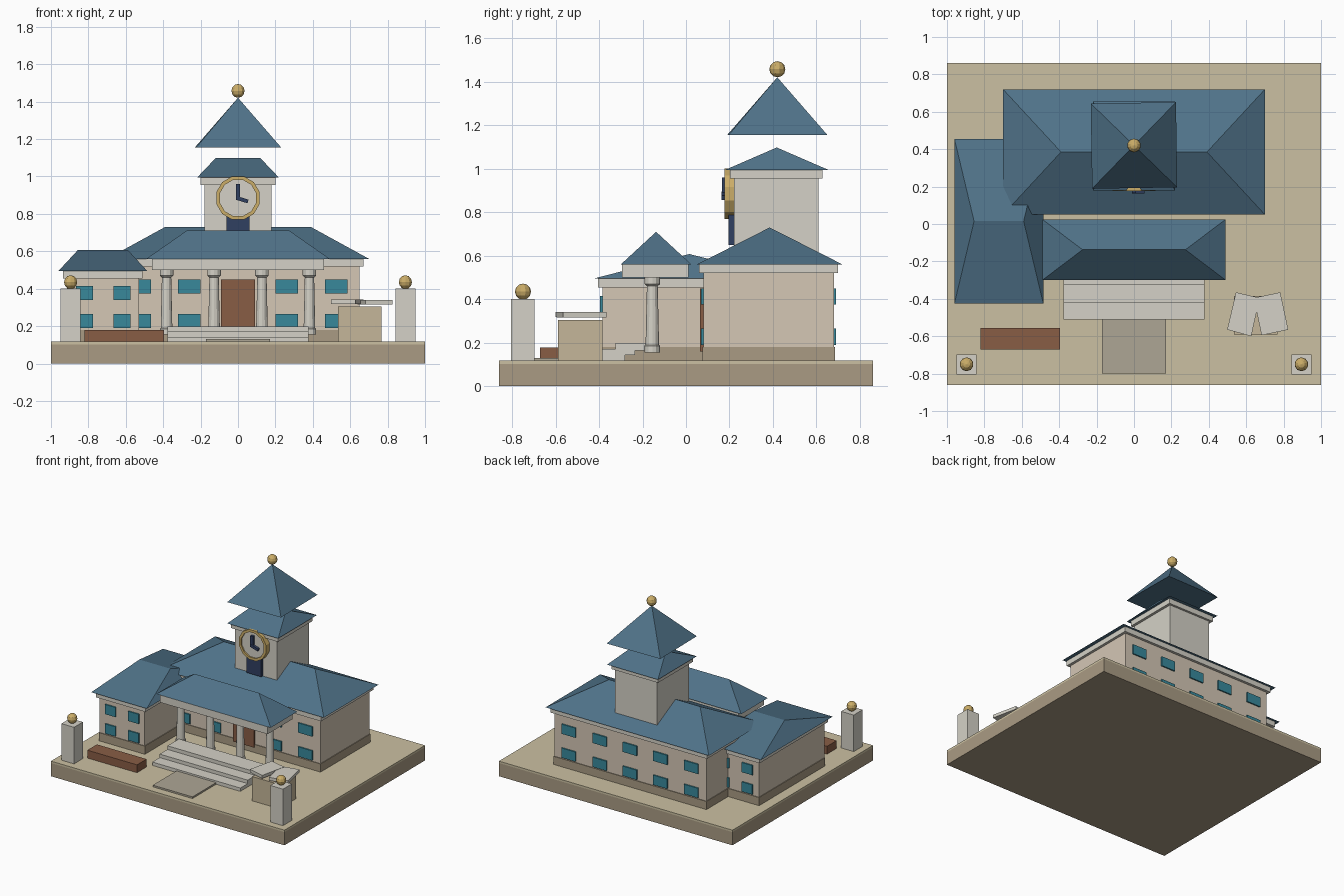
import bpy, math
from math import pi, sin, cos

if "Cube" in bpy.data.objects:
    bpy.data.objects.remove(bpy.data.objects["Cube"])

COL = dict(sand=(.60, .53, .36), earth=(.40, .33, .23), wall=(.66, .57, .46), stone=(.66, .64, .57),
           roof=(.08, .17, .25), teal=(.04, .25, .33), door=(.25, .11, .06), gold=(.60, .42, .14),
           navy=(.03, .05, .12), path=(.42, .38, .30), tan=(.56, .47, .32))
MATS = {}
for key, c in COL.items():
    MATS[key] = bpy.data.materials.new(key)
    MATS[key].diffuse_color = (*c, 1)


def mesh(name, verts, faces, mat):
    me = bpy.data.meshes.new(name)
    me.from_pydata(verts, [], faces)
    me.materials.append(MATS[mat])
    ob = bpy.data.objects.new(name, me)
    bpy.context.collection.objects.link(ob)
    return ob


def prism(name, pts, z0, z1, mat):
    """Extrude a counter-clockwise outline in z."""
    n = len(pts)
    v = [(x, y, z) for z in (z0, z1) for x, y in pts]
    f = [(i, (i + 1) % n, n + (i + 1) % n, n + i) for i in range(n)]
    return mesh(name, v, f + [tuple(range(n - 1, -1, -1)), tuple(range(n, 2 * n))], mat)


def box(name, x0, x1, y0, y1, z0, z1, mat):
    return prism(name, [(x0, y0), (x1, y0), (x1, y1), (x0, y1)], z0, z1, mat)


def hip(name, x0, x1, y0, y1, z0, z1, rx0, rx1, mat="roof"):
    """Hipped roof with a ridge along x."""
    m = (y0 + y1) / 2
    v = [(x0, y0, z0), (x1, y0, z0), (x1, y1, z0), (x0, y1, z0), (rx0, m, z1), (rx1, m, z1)]
    return mesh(name, v, [(3, 2, 1, 0), (0, 1, 5, 4), (1, 2, 5), (2, 3, 4, 5), (3, 0, 4)], mat)


def lathe(name, prof, n, mat, loc, closed=False, phase=0):
    """Revolve (radius, z) points about z; open profiles get end caps."""
    k = len(prof)
    v = [(r * cos(phase + 2 * pi * i / n), r * sin(phase + 2 * pi * i / n), z)
         for r, z in prof for i in range(n)]
    f = [(j * n + i, j * n + (i + 1) % n, (j + 1) % k * n + (i + 1) % n, (j + 1) % k * n + i)
         for j in range(k if closed else k - 1) for i in range(n)]
    if not closed:
        f += [tuple(range(n - 1, -1, -1)), tuple(range((k - 1) * n, k * n))]
    ob = mesh(name, v, f, mat)
    ob.location = loc
    return ob


def ball(name, x, y, z, r=.037):
    bpy.ops.mesh.primitive_uv_sphere_add(segments=10, ring_count=6, radius=r, location=(x, y, z))
    ob = bpy.context.object
    ob.name = name
    ob.data.materials.append(MATS["gold"])


def block(name, x0, x1, y0, y1, zw, zc):
    """Plinth, walls and cornice of a building volume."""
    box(name + "_plinth", x0 - .005, x1 + .005, y0 - .005, y1 + .005, .115, .18, "earth")
    box(name + "_walls", x0, x1, y0, y1, .18, zw, "wall")
    box(name + "_cornice", x0 - .02, x1 + .02, y0 - .02, y1 + .02, zw, zc, "stone")


def windows(name, xs, zs, y, w):
    for x in xs:
        for z in zs:
            box(name, x - w / 2, x + w / 2, y - .01, y + .01, z, z + .075, "teal")


# Ground
box("base", -1, 1, -.86, .86, 0, .102, "earth")
box("lawn", -1, 1, -.86, .86, .102, .117, "sand")
box("path", -.17, .17, -.80, -.40, .115, .13, "path")

# Main hall
block("hall", -.65, .65, .08, .68, .52, .56)
hip("hall_roof", -.70, .70, .05, .72, .56, .73, -.39, .39)
windows("hall_front_window", (-.525, -.26, .26, .525), (.19, .375), .08, .12)
windows("hall_back_window", (-.525, -.26, 0, .26, .525), (.19, .375), .68, .12)
box("door", -.09, .09, .065, .085, .16, .45, "door")

# Side wing
block("wing", -.915, -.53, -.385, .415, .455, .495)
hip("wing_roof", -.96, -.485, -.425, .455, .495, .608, -.855, -.59)
for y in (-.385, .415):
    windows("wing_window", (-.62, -.82), (.19, .34), y, .09)

# Portico with columns and steps
box("entablature", -.46, .46, -.295, .012, .50, .56, "stone")
hip("portico_roof", -.49, .49, -.30, .025, .56, .71, -.275, .275)
for x in (-.382, -.128, .128, .382):
    lathe("column", [(.036, .155), (.036, .185), (.031, .19), (.025, .46), (.036, .47), (.036, .502)],
          12, "stone", (x, -.155, 0))
for y0, y1, z0, z1 in ((-.51, -.28, .117, .143), (-.42, -.235, .143, .17), (-.325, -.185, .165, .198)):
    box("step", -.377, .377, y0, y1, z0, z1, "stone")

# Clock tower
box("tower", -.18, .18, .22, .61, .55, .955, "stone")
box("tower_cornice", -.2, .2, .203, .627, .955, .995, "stone")
hip("tower_roof", -.218, .218, .18, .655, .995, 1.098, -.12, .12)
spire = lathe("spire", [(.322, 1.155), (.001, 1.42)], 4, "roof", (0, .42, 0), phase=pi / 4 + .015)
ball("spire_ball", 0, .42, 1.458)
box("louvre", -.062, .062, .195, .222, .65, .80, "navy")
C = (0, .222, .885)
ring = lathe("clock_ring", [(.12, 0), (.12, .045), (.1, .045), (.1, 0)], 12, "gold", C, True, pi / 12)
face = lathe("clock_face", [(.104, 0), (.104, .035)], 12, "stone", C, phase=pi / 12)
for ob in (ring, face):
    ob.rotation_euler.x = pi / 2
box("minute_hand", -.011, .011, .165, .187, .875, .96, "navy")
hand = box("hour_hand", -.008, .056, -.01, .01, -.01, .01, "navy")
hand.location = (0, .174, .883)
hand.rotation_euler.y = .3

# Gate pillars
for x in (-.895, .895):
    box("gate_pillar", x - .054, x + .054, -.805, -.697, .115, .40, "stone")
    ball("gate_ball", x, -.75, .435)

# Planter and open book monument
box("planter", -.82, -.395, -.672, -.555, .117, .178, "door")
box("book_pedestal", .535, .767, -.59, -.385, .117, .305, "tan")
prism("left_page", [(.498, -.565), (.627, -.60), (.672, -.395), (.545, -.365)], .318, .342, "stone")
prism("right_page", [(.682, -.595), (.825, -.565), (.782, -.365), (.64, -.395)], .316, .340, "stone")

for m in bpy.data.materials:
    if m.users and not m.is_grease_pencil:
        m.use_nodes = True
        m.node_tree.nodes["Principled BSDF"].inputs["Base Color"].default_value = m.diffuse_color
